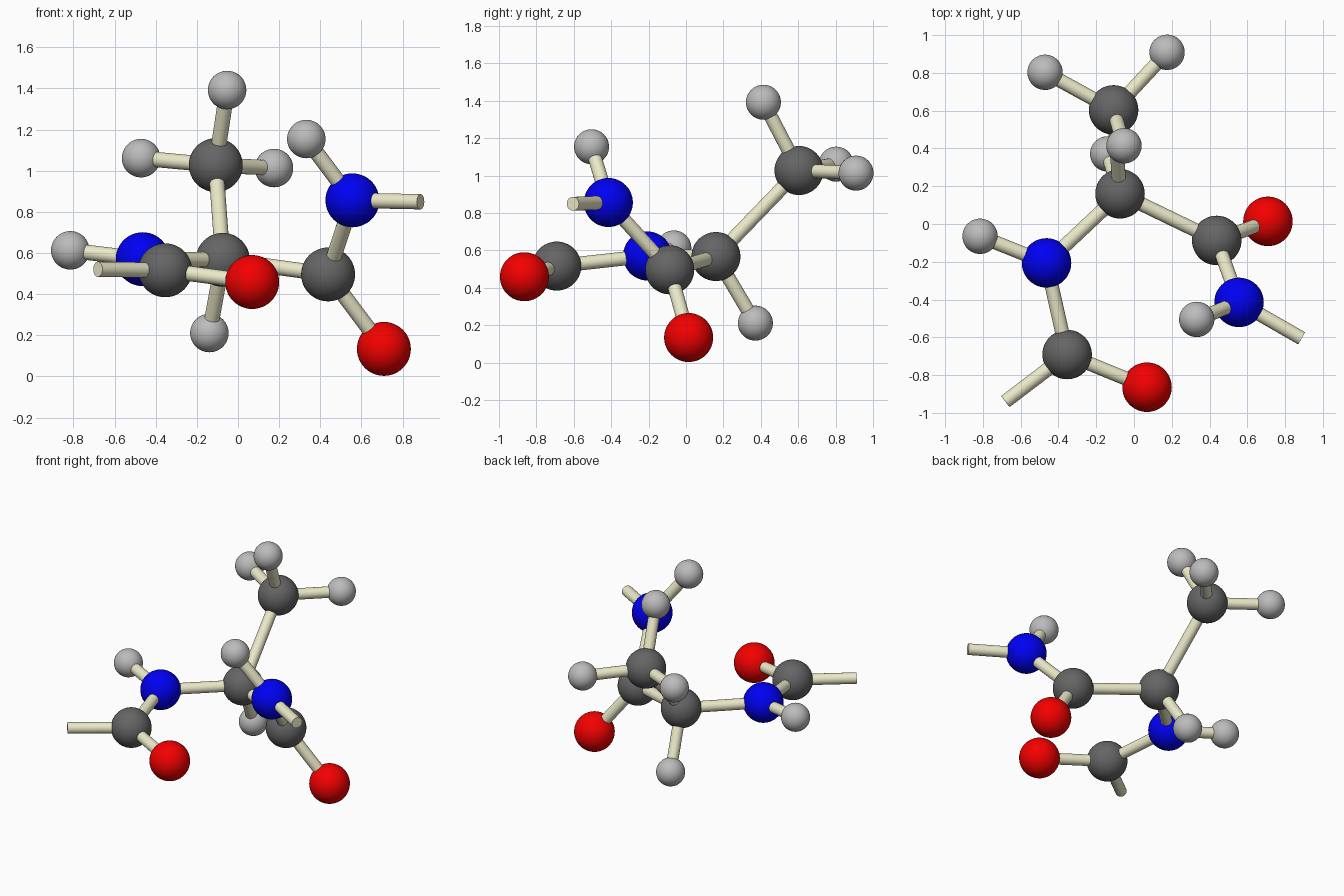
import bpy
from mathutils import Vector

if "Cube" in bpy.data.objects:
    bpy.data.objects.remove(bpy.data.objects["Cube"])


def material(name, rgb):
    m = bpy.data.materials.new(name)
    m.diffuse_color = (*rgb, 1)
    m.use_nodes = True
    m.node_tree.nodes["Principled BSDF"].inputs["Base Color"].default_value = m.diffuse_color
    return m


# element: radius, material
ELEMENTS = {
    "C": (0.131, material("carbon_grey", (0.13, 0.13, 0.13))),
    "N": (0.131, material("nitrogen_blue", (0.0, 0.0, 0.9))),
    "O": (0.131, material("oxygen_red", (0.9, 0.0, 0.0))),
    "H": (0.0935, material("hydrogen_grey", (0.5, 0.5, 0.5))),
}
BOND = material("bond_cream", (0.84, 0.82, 0.58))
BOND_RADIUS = 0.037

# atom or open chain end: element, centre
ATOMS = {
    "alpha_carbon": ("C", (-0.074, 0.160, 0.567)),
    "methyl_carbon": ("C", (-0.108, 0.604, 1.027)),
    "left_nitrogen": ("N", (-0.463, -0.206, 0.570)),
    "left_carbon": ("C", (-0.354, -0.691, 0.516)),
    "left_oxygen": ("O", (0.069, -0.864, 0.459)),
    "right_carbon": ("C", (0.438, -0.087, 0.496)),
    "right_oxygen": ("O", (0.709, 0.014, 0.134)),
    "right_nitrogen": ("N", (0.556, -0.415, 0.856)),
    "alpha_hydrogen": ("H", (-0.139, 0.371, 0.211)),
    "methyl_hydrogen_top": ("H", (-0.053, 0.414, 1.392)),
    "methyl_hydrogen_left": ("H", (-0.471, 0.803, 1.061)),
    "methyl_hydrogen_right": ("H", (0.175, 0.909, 1.013)),
    "left_hydrogen": ("H", (-0.815, -0.065, 0.613)),
    "right_hydrogen": ("H", (0.332, -0.505, 1.154)),
    "left_end": (None, (-0.681, -0.940, 0.521)),
    "right_end": (None, (0.887, -0.605, 0.849)),
}

BONDS = [
    ("alpha_carbon", "methyl_carbon"), ("alpha_carbon", "left_nitrogen"),
    ("alpha_carbon", "right_carbon"), ("alpha_carbon", "alpha_hydrogen"),
    ("methyl_carbon", "methyl_hydrogen_top"),
    ("methyl_carbon", "methyl_hydrogen_left"),
    ("methyl_carbon", "methyl_hydrogen_right"),
    ("left_nitrogen", "left_hydrogen"), ("left_nitrogen", "left_carbon"),
    ("left_carbon", "left_oxygen"), ("left_carbon", "left_end"),
    ("right_carbon", "right_oxygen"), ("right_carbon", "right_nitrogen"),
    ("right_nitrogen", "right_hydrogen"), ("right_nitrogen", "right_end"),
]


def finish(name, mat):
    ob = bpy.context.object
    ob.name = name
    ob.data.materials.append(mat)
    bpy.ops.object.shade_smooth_by_angle()


# Atom balls
for name, (element, centre) in ATOMS.items():
    if element:
        radius, mat = ELEMENTS[element]
        bpy.ops.mesh.primitive_uv_sphere_add(
            segments=48, ring_count=24, radius=radius, location=centre)
        finish(name, mat)

# Bond rods, running from centre to centre
for a, b in BONDS:
    p, q = Vector(ATOMS[a][1]), Vector(ATOMS[b][1])
    bpy.ops.mesh.primitive_cylinder_add(
        vertices=24, radius=BOND_RADIUS, depth=(q - p).length,
        location=(p + q) / 2,
        rotation=(q - p).to_track_quat("Z", "Y").to_euler())
    finish(f"bond_{a}_to_{b}", BOND)
